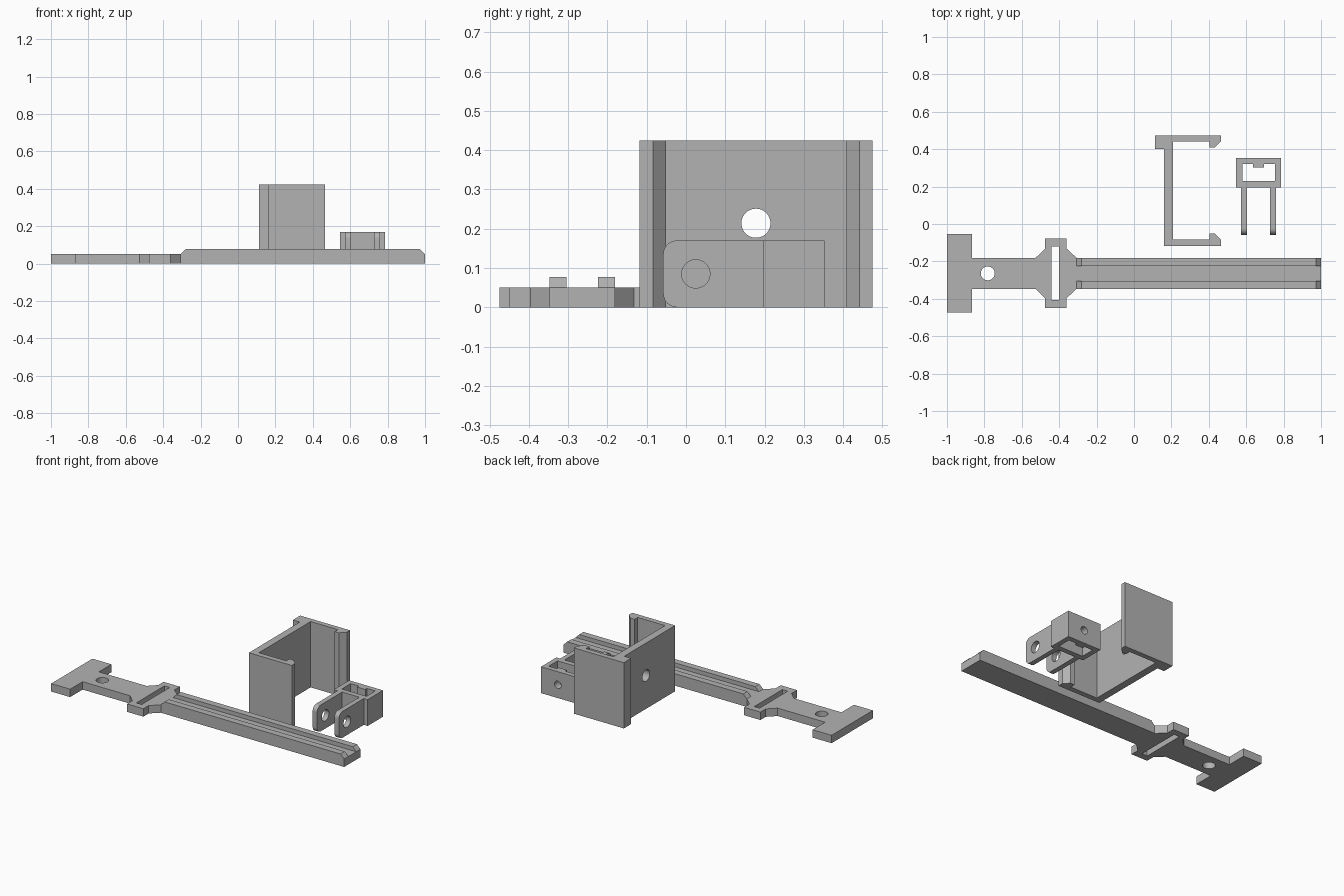
import bpy, bmesh
from math import sin, cos, pi, radians

cube = bpy.data.objects.get("Cube")
if cube:
    bpy.data.objects.remove(cube, do_unlink=True)

grey = bpy.data.materials.new("plain grey")
grey.use_nodes = True
colour = (0.45, 0.45, 0.45, 1)
grey.diffuse_color = colour
grey.node_tree.nodes["Principled BSDF"].inputs["Base Color"].default_value = colour

PLACE = {"x": lambda u, v, w: (w, u, v),
         "y": lambda u, v, w: (u, w, v),
         "z": lambda u, v, w: (u, v, w)}


def prism(name, outline, start, end, axis="z"):
    """Extrude a flat outline along an axis."""
    bm = bmesh.new()
    face = bm.faces.new([bm.verts.new(PLACE[axis](u, v, start)) for u, v in outline])
    moved = bmesh.ops.extrude_face_region(bm, geom=[face])["geom"]
    bmesh.ops.translate(bm, vec=PLACE[axis](0, 0, end - start),
                        verts=[g for g in moved if isinstance(g, bmesh.types.BMVert)])
    if not any(f.is_valid and f == face for f in bm.faces):
        bm.faces.new(face.verts)
    bmesh.ops.recalc_face_normals(bm, faces=bm.faces)
    mesh = bpy.data.meshes.new(name)
    bm.to_mesh(mesh)
    bm.free()
    mesh.materials.append(grey)
    obj = bpy.data.objects.new(name, mesh)
    bpy.context.collection.objects.link(obj)
    return obj


def rect(u0, u1, v0, v1):
    return [(u0, v0), (u1, v0), (u1, v1), (u0, v1)]


def arc(cu, cv, r, a0, a1, n):
    return [(cu + r * cos(a0 + (a1 - a0) * i / n), cv + r * sin(a0 + (a1 - a0) * i / n))
            for i in range(n + 1)]


def circle(cu, cv, r):
    return arc(cu, cv, r, 0, 2 * pi, 48)[:-1]


def combine(obj, tool, operation="DIFFERENCE"):
    """Apply a boolean and discard the tool object."""
    mod = obj.modifiers.new("shape", "BOOLEAN")
    mod.operation, mod.solver, mod.object = operation, "EXACT", tool
    bpy.context.view_layer.update()
    graph = bpy.context.evaluated_depsgraph_get()
    mesh = bpy.data.meshes.new_from_object(obj.evaluated_get(graph))
    obj.modifiers.clear()
    obj.data = mesh
    bpy.data.objects.remove(tool, do_unlink=True)


# Strap: mirrored half outline with a T tail and a slotted widening
MID = -0.264
half = [(-1, 0.21), (-0.865, 0.21), (-0.865, 0.083), (-0.526, 0.083), (-0.476, 0.132),
        (-0.476, 0.186), (-0.36, 0.186), (-0.36, 0.132), (-0.307, 0.083), (1, 0.083)]
outline = [(x, MID + d) for x, d in half] + [(x, MID - d) for x, d in reversed(half)]
strap = prism("strap", outline, 0, 0.051)
combine(strap, prism("slot_cutter", rect(-0.44, -0.402, MID - 0.143, MID + 0.143), -0.1, 0.2))
combine(strap, prism("hole_cutter", circle(-0.782, MID, 0.037), -0.1, 0.2))

# Two raised rails with sloped ends
rail = [(-0.307, 0.051), (1, 0.051), (0.974, 0.077), (-0.281, 0.077)]
rails = [prism("rail_" + side, rail, MID + a, MID + b, "y")
         for side, a, b in (("front", -0.083, -0.04), ("back", 0.04, 0.083))]

# C-shaped bracket with hooked lips and a thick back corner
bracket = prism("bracket", [
    (0.111, 0.4745), (0.466, 0.4745), (0.466, 0.442), (0.433, 0.409), (0.403, 0.409),
    (0.403, 0.442), (0.208, 0.442), (0.208, -0.084), (0.403, -0.084), (0.403, -0.051),
    (0.433, -0.051), (0.466, -0.084), (0.466, -0.118), (0.16, -0.118), (0.16, 0.4),
    (0.111, 0.4)], 0, 0.424)
combine(bracket, prism("hole_cutter", circle(0.178, 0.214, 0.037), 0.05, 0.3, "x"))

# Clip: open box with a small boss inside and a hole through the back wall
clip = prism("clip_box", rect(0.546, 0.787, 0.196, 0.352), 0, 0.17)
window = [(0.579, 0.23), (0.755, 0.23), (0.755, 0.32), (0.696, 0.32),
          (0.696, 0.302), (0.637, 0.302), (0.637, 0.32), (0.579, 0.32)]
combine(clip, prism("window_cutter", window, -0.1, 0.3))
combine(clip, prism("hole_cutter", circle(0.667, 0.085, 0.024), 0.28, 0.4, "y"))

# Two clip arms with rounded tips and pivot holes
R = 0.035
tip = ([(0.196, 0), (0.196, 0.17)] + arc(-0.058 + R, 0.17 - R, R, pi / 2, pi, 10)
       + arc(-0.058 + R, R, R, pi, 1.5 * pi, 10))
arms = []
for side, x0 in (("right", 0.573), ("left", 0.728)):
    arm = prism("clip_arm_" + side, tip, x0, x0 + 0.032, "x")
    combine(arm, prism("hole_cutter", circle(0.025, 0.085, 0.036), x0 - 0.1, x0 + 0.1, "x"))
    arms.append(arm)

# Smooth the round walls, keep corners sharp
bpy.ops.object.select_all(action="DESELECT")
for obj in [strap, bracket, clip] + rails + arms:
    obj.select_set(True)
    bpy.context.view_layer.objects.active = obj
bpy.ops.object.shade_smooth_by_angle(angle=radians(30))
